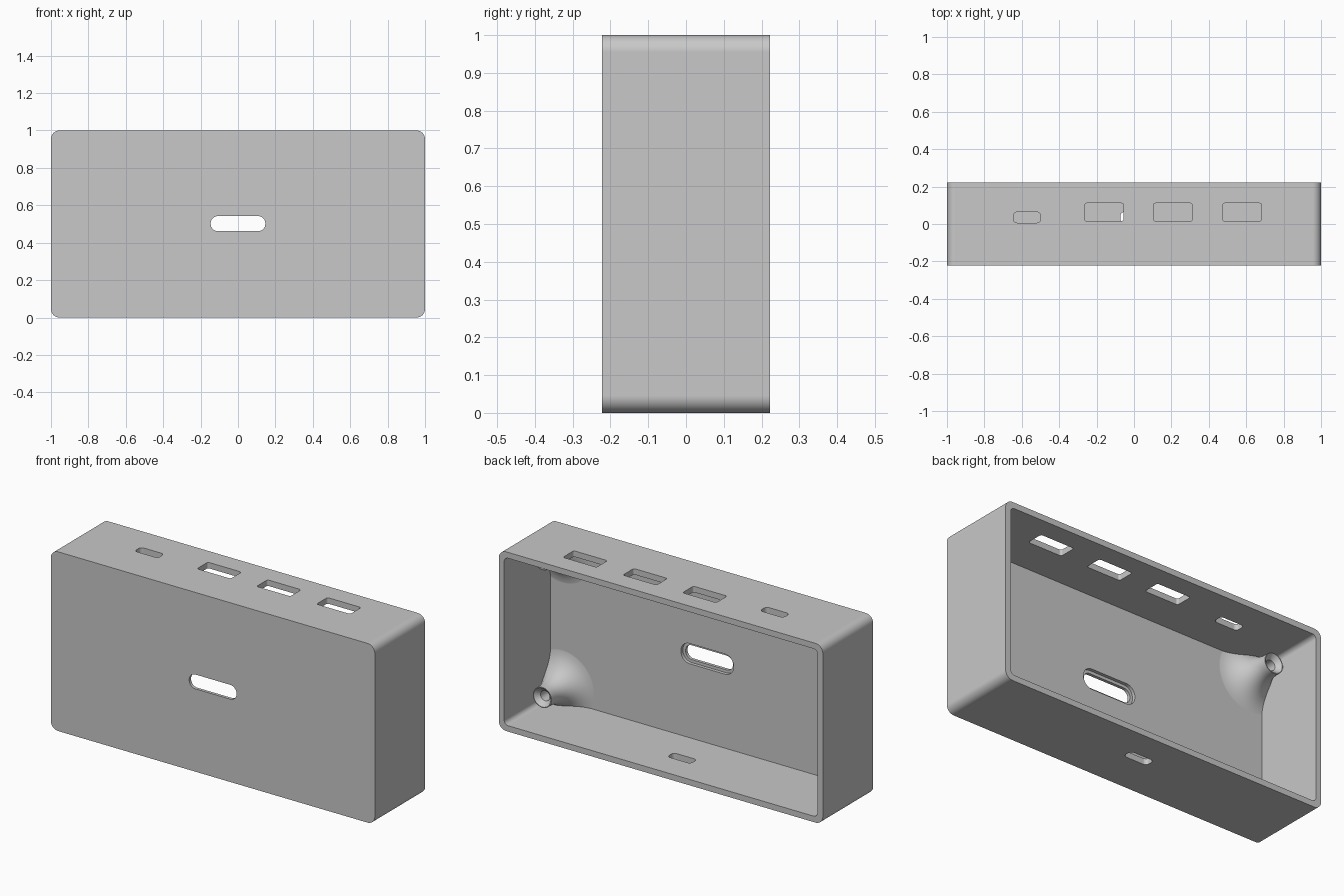
import bpy, bmesh, math
from mathutils import Matrix, Vector

old = bpy.data.objects.get("Cube")
if old:
    bpy.data.objects.remove(old, do_unlink=True)

# Plain grey plastic
grey = bpy.data.materials.new("grey_plastic")
grey.use_nodes = True
colour = (0.58, 0.58, 0.58, 1)
grey.diffuse_color = colour
grey.node_tree.nodes["Principled BSDF"].inputs["Base Color"].default_value = colour

# Main sizes
DEPTH, WALL, CORNER = 0.222, 0.033, 0.045
FLOOR = -DEPTH + 0.035          # inner face of the front panel
BOSS_TIP, BOSS_R, FLARE = -0.008, 0.057, 0.155
BOSS_X, BOSS_Z = 0.893, 0.384   # offsets from the centre of the case


def to_object(name, bm):
    bmesh.ops.recalc_face_normals(bm, faces=bm.faces)
    mesh = bpy.data.meshes.new(name)
    bm.to_mesh(mesh)
    bm.free()
    mesh.materials.append(grey)
    obj = bpy.data.objects.new(name, mesh)
    bpy.context.collection.objects.link(obj)
    return obj


def rounded_prism(name, centre, size, radius, axis, steps=8):
    """Rounded rectangle pushed along the y or z axis."""
    w, h, length = size
    bm = bmesh.new()
    verts = []
    for i, (sx, sy) in enumerate([(1, 1), (-1, 1), (-1, -1), (1, -1)]):
        for k in range(steps + 1):
            a = math.pi / 2 * (i + k / steps)
            verts.append(bm.verts.new((sx * (w / 2 - radius) + radius * math.cos(a),
                                       sy * (h / 2 - radius) + radius * math.sin(a),
                                       -length / 2)))
    face = bm.faces.new(verts)
    out = bmesh.ops.extrude_face_region(bm, geom=[face])["geom"]
    moved = [v for v in out if isinstance(v, bmesh.types.BMVert)]
    bmesh.ops.translate(bm, verts=moved, vec=Vector((0, 0, length)))
    if axis == "y":
        bm.transform(Matrix.Rotation(math.pi / 2, 4, "X"))
    bm.transform(Matrix.Translation(centre))
    return to_object(name, bm)


def lathe(name, profile, x, z, segments=48):
    """Closed solid turned around a y axis; profile holds (radius, y) pairs."""
    bm = bmesh.new()
    verts = [bm.verts.new((r, y, 0)) for r, y in profile]
    edges = [bm.edges.new(pair) for pair in zip(verts, verts[1:])]
    bmesh.ops.spin(bm, geom=verts + edges, cent=(0, 0, 0), axis=(0, 1, 0),
                   angle=2 * math.pi, steps=segments, use_duplicate=False)
    bmesh.ops.remove_doubles(bm, verts=bm.verts, dist=1e-5)
    bm.transform(Matrix.Translation((x, 0, z)))
    return to_object(name, bm)


def combine(target, tool, operation):
    mod = target.modifiers.new("combine", "BOOLEAN")
    mod.operation, mod.object, mod.solver = operation, tool, "EXACT"
    bpy.context.view_layer.objects.active = target
    bpy.ops.object.modifier_apply(modifier=mod.name)
    bpy.data.objects.remove(tool, do_unlink=True)


# Case shell, open at the back
case = rounded_prism("case", (0, 0, 0.5), (2, 1, 2 * DEPTH), CORNER, "y")
hollow_len = 0.5
hollow = rounded_prism("hollow", (0, FLOOR + hollow_len / 2, 0.5),
                       (2 - 2 * WALL, 1 - 2 * WALL, hollow_len), CORNER - 0.02, "y")
combine(case, hollow, "DIFFERENCE")

# Screw bosses with a wide fillet, trimmed to the case
base = FLOOR - 0.001
profile = [(0, base - 0.015), (BOSS_R + FLARE, base - 0.015)]
for k in range(13):
    a = math.pi / 2 * k / 12
    profile.append((BOSS_R + FLARE * (1 - math.sin(a)), base + FLARE * (1 - math.cos(a))))
profile += [(BOSS_R, BOSS_TIP), (0, BOSS_TIP)]
corners = [(sx * BOSS_X, 0.5 + sz * BOSS_Z) for sx in (-1, 1) for sz in (-1, 1)]
for x, z in corners:
    boss = lathe("boss", profile, x, z)
    trim = rounded_prism("trim", (0, 0, 0.5), (2 - WALL, 1 - WALL, 0.42), 0.035, "y")
    combine(boss, trim, "INTERSECT")
    combine(case, boss, "UNION")

# Countersunk screw holes
hole = [(0, FLOOR + 0.01), (0.028, FLOOR + 0.01), (0.028, BOSS_TIP - 0.025),
        (0.053, BOSS_TIP), (0.053, BOSS_TIP + 0.02), (0, BOSS_TIP + 0.02)]
for x, z in corners:
    combine(case, lathe("screw_hole", hole, x, z), "DIFFERENCE")

# Three wide ports and one small port in the top, one small port in the bottom
for x in (-0.16, 0.208, 0.578):
    port = rounded_prism("port", (x, 0.063, 1), (0.208, 0.096, 0.1), 0.011, "z", 4)
    combine(case, port, "DIFFERENCE")
for x, z in ((-0.572, 1), (0, 0)):
    port = rounded_prism("small_port", (x, 0.035, z), (0.145, 0.057, 0.1), 0.02, "z", 6)
    combine(case, port, "DIFFERENCE")

# Front slot with a wider step on the inside
slot = rounded_prism("slot", (0, -DEPTH, 0.502), (0.292, 0.08, 0.2), 0.038, "y")
combine(case, slot, "DIFFERENCE")
step = rounded_prism("slot_step", (0, FLOOR, 0.502), (0.325, 0.113, 0.036), 0.054, "y")
combine(case, step, "DIFFERENCE")

# Smooth curves, crisp edges
bpy.ops.object.select_all(action="DESELECT")
case.select_set(True)
bpy.context.view_layer.objects.active = case
bpy.ops.object.shade_smooth_by_angle(angle=math.radians(30))
normals = case.modifiers.new("even_normals", "WEIGHTED_NORMAL")
normals.keep_sharp = True
